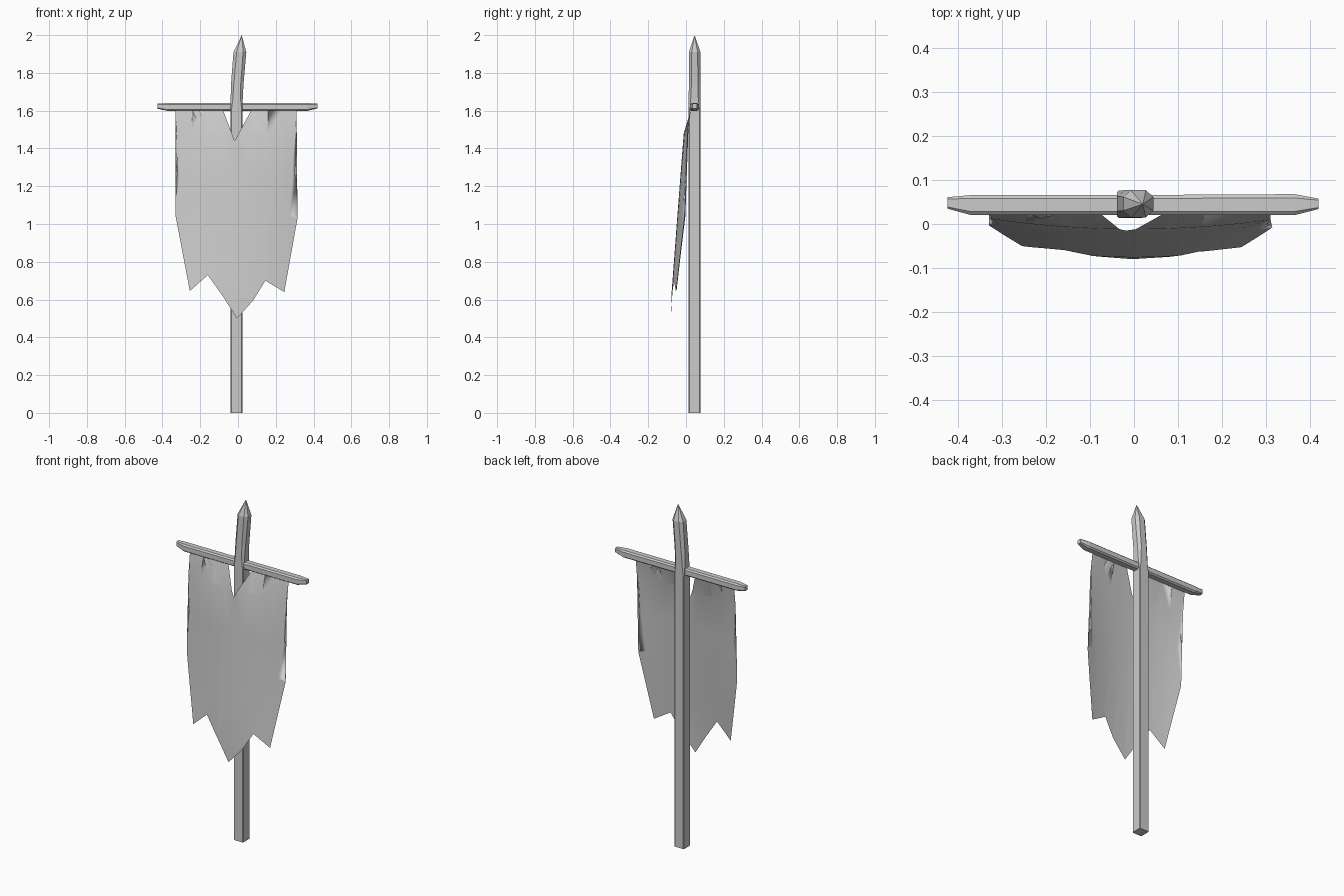
import bpy, bmesh
from mathutils import Vector

if "Cube" in bpy.data.objects:
    bpy.data.objects.remove(bpy.data.objects["Cube"])


def finish(name, bm, smooth=False):
    bmesh.ops.recalc_face_normals(bm, faces=bm.faces[:])
    mesh = bpy.data.meshes.new(name)
    bm.to_mesh(mesh)
    bm.free()
    for p in mesh.polygons:
        p.use_smooth = smooth
    ob = bpy.data.objects.new(name, mesh)
    bpy.context.collection.objects.link(ob)
    return ob


def chamfered(a, b, c):
    """Eight-sided section: rectangle of half sizes a, b with corners cut by fraction c."""
    k = 1 - c
    return [(a, -b * k), (a, b * k), (a * k, b), (-a * k, b),
            (-a, b * k), (-a, -b * k), (-a * k, -b), (a * k, -b)]


def loft(name, sections, place, tip=None):
    """Skin sections (position, centre u, centre v, half u, half v, chamfer)."""
    bm = bmesh.new()
    rings = [[bm.verts.new(place(t, cu + u, cv + v)) for u, v in chamfered(a, b, c)]
             for t, cu, cv, a, b, c in sections]
    for r, s in zip(rings, rings[1:]):
        for i in range(8):
            j = (i + 1) % 8
            bm.faces.new((r[i], r[j], s[j], s[i]))
    bm.faces.new(rings[0])
    if tip:
        t = bm.verts.new(tip)
        for i in range(8):
            bm.faces.new((rings[-1][i], rings[-1][(i + 1) % 8], t))
    else:
        bm.faces.new(rings[-1])
    return finish(name, bm)


# Pole with a slightly bent, pointed top
loft("pole", [
    (0.00, -0.008, 0.045, 0.031, 0.031, 0.12),
    (1.60, -0.008, 0.045, 0.031, 0.031, 0.12),
    (1.66, -0.007, 0.045, 0.032, 0.031, 0.35),
    (1.74, -0.004, 0.046, 0.033, 0.031, 0.45),
    (1.91, 0.010, 0.046, 0.034, 0.031, 0.50),
], lambda t, u, v: (u, v, t), tip=(0.02, 0.045, 2.0))

# Crossbar with tapered ends
loft("crossbar", [
    (-0.425, 0.048, 1.624, 0.013, 0.014, 0.30),
    (-0.370, 0.043, 1.619, 0.023, 0.021, 0.35),
    (0.000, 0.043, 1.619, 0.023, 0.021, 0.35),
    (0.365, 0.044, 1.619, 0.024, 0.021, 0.35),
    (0.420, 0.046, 1.625, 0.012, 0.013, 0.30),
], lambda t, u, v: (t, u, v))

# Torn cloth outline, front view (x, z)
outline = [
    (-0.33, 1.605), (-0.245, 1.605), (-0.21, 1.54), (-0.17, 1.605),
    (-0.08, 1.605), (-0.018, 1.44), (0.072, 1.605), (0.158, 1.605),
    (0.198, 1.515), (0.24, 1.605), (0.31, 1.605), (0.298, 1.35),
    (0.315, 1.03), (0.245, 0.64), (0.145, 0.70), (0.08, 0.595),
    (-0.005, 0.50), (-0.085, 0.625), (-0.16, 0.73), (-0.255, 0.645),
    (-0.33, 1.04), (-0.318, 1.35)]
# Hang of the cloth at its middle (z, y, sideways curl)
hang = [(0.50, -0.080, 0.39), (0.64, -0.076, 0.39), (1.04, -0.046, 0.39),
        (1.48, -0.012, 0.22), (1.605, 0.026, 0.0)]


def cloth_y(x, z):
    for (z0, y0, k0), (z1, y1, k1) in zip(hang, hang[1:]):
        if z <= z1 + 1e-5:
            f = (z - z0) / (z1 - z0)
            return y0 + f * (y1 - y0) + (k0 + f * (k1 - k0)) * x * x
    return hang[-1][1]


bm = bmesh.new()
bm.faces.new([bm.verts.new((x, 0, z)) for x, z in outline])
bmesh.ops.triangulate(bm, faces=bm.faces[:])
cuts = [((x, 0, 0), (1, 0, 0)) for x in (-0.24, -0.16, -0.08, 0, 0.08, 0.16, 0.24)]
cuts += [((0, 0, z), (0, 0, 1)) for z in (0.64, 0.85, 1.04, 1.26, 1.48)]
for co, no in cuts:
    bmesh.ops.bisect_plane(bm, geom=bm.verts[:] + bm.edges[:] + bm.faces[:],
                           dist=1e-5, plane_co=Vector(co), plane_no=Vector(no))
for v in bm.verts:
    v.co.y = cloth_y(v.co.x, v.co.z)
finish("banner_cloth", bm, smooth=True)
